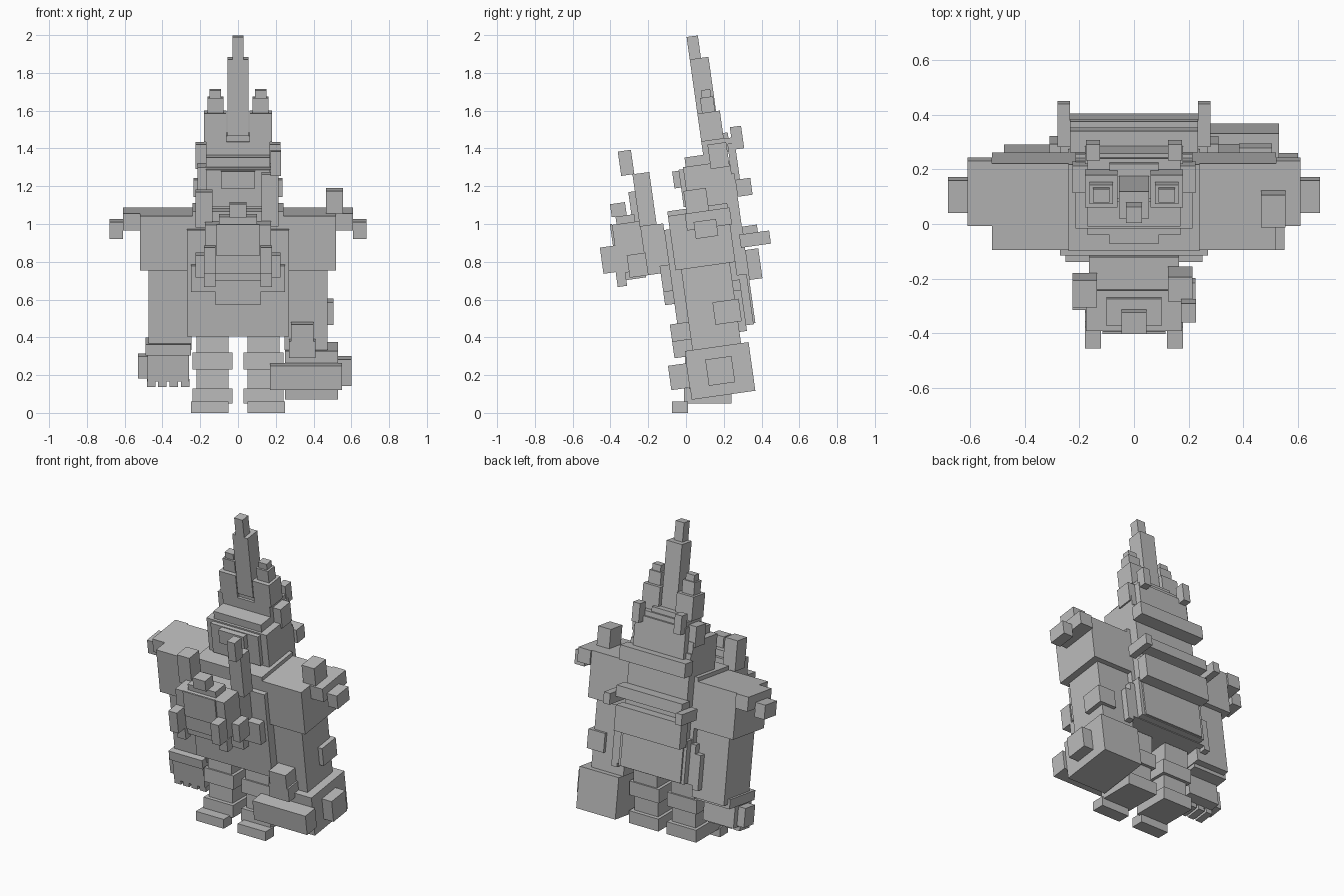
import bpy
from math import radians
from mathutils import Matrix, Vector

old_cube = bpy.data.objects.get("Cube")
if old_cube:
    bpy.data.objects.remove(old_cube)

stone = bpy.data.materials.new("stone_grey")
stone.use_nodes = True
stone.diffuse_color = (.5, .5, .5, 1)
stone.node_tree.nodes["Principled BSDF"].inputs["Base Color"].default_value = stone.diffuse_color

LEAN = radians(8)
DIRECTIONS = {
    "left": Vector((1, 0, 0)), "front": Vector((0, -1, 0)), "back": Vector((0, 1, 0)),
    "top": Vector((0, 0, 1)), "bottom": Vector((0, 0, -1)),
}


class Block:
    """Box in the forward-leaning frame; 'sides' says which mirror copies exist."""

    def __init__(self, name, centre, size, sides="centre", lean=LEAN):
        self.centre, self.size = Vector(centre), Vector(size)
        self.sides, self.lean = sides, lean
        if sides == "centre":
            self.build(name, 1)
        if sides in ("left", "both"):
            self.build("left_" + name, 1)
        if sides in ("right", "both"):
            self.build("right_" + name, -1)

    def build(self, name, mirror):
        x, y, z = self.centre
        place = Matrix.Rotation(self.lean, 3, "X") @ Vector((x * mirror, y, z))
        bpy.ops.mesh.primitive_cube_add(size=1, location=place, rotation=(self.lean, 0, 0))
        obj = bpy.context.object
        obj.name = name
        obj.scale = self.size
        obj.data.materials.append(stone)

    def attach(self, face, name, width=None, depth=None, height=None, x=0, y=0, z=0, sides=None):
        """Set a new block against a face of this one; missing sizes are inherited."""
        size = Vector((width or self.size.x, depth or self.size.y, height or self.size.z))
        step = DIRECTIONS[face] * ((self.size + size) / 2)
        centre = self.centre + step + Vector((x, y, z))
        return Block(name, centre, size, sides or self.sides, self.lean)


# torso and robe
torso = Block("torso", (0, .21, .74), (.48, .32, .66))
skirt = torso.attach("bottom", "robe_skirt", width=.54, depth=.34, height=.25, z=.25)
skirt.attach("left", "hip_strip", width=.04, depth=.1, height=.22, y=.12, z=-.04, sides="both")
robe = torso.attach("front", "robe_front", width=.54, depth=.1, height=.57, y=.07, z=-.05)
belt = robe.attach("front", "belt", width=.5, depth=.05, height=.14, z=.03)
belt.attach("bottom", "belt_flap", width=.24, height=.07)

# back panels and bars
torso.attach("back", "back_skirt", width=.47, depth=.05, height=.27, z=-.19)
slab = torso.attach("back", "back_slab", width=.43, depth=.06, height=.8, z=.08)
slab.attach("back", "upper_back_bar", width=.47, depth=.08, height=.09, z=.32)
slab.attach("back", "lower_back_bar", width=.47, depth=.07, height=.16, z=-.09)
bar = slab.attach("back", "middle_back_bar", width=.47, depth=.08, height=.07, z=.08)
bar.attach("left", "back_peg", width=.045, depth=.16, y=.02, z=-.04, sides="both")

# head
head = torso.attach("top", "head", width=.43, depth=.25, height=.22, y=.08)
face = head.attach("front", "face_block", width=.34, depth=.025, height=.2)
face.attach("front", "face_panel", width=.18, depth=.035, height=.09, z=.05)
head.attach("back", "hood_back", width=.36, depth=.04, height=.2, z=.1)
brow = head.attach("top", "brow", width=.34, depth=.22, height=.05)

# crown, pinnacles and spire
crown = brow.attach("top", "crown_base", depth=.16, height=.07, y=.07)
crown.attach("left", "crown_side", width=.055, depth=.1, height=.13, z=-.05, sides="both")
crown.attach("back", "crown_stud", width=.05, depth=.06, height=.12, x=.15, z=.03, sides="both")
pinnacle = crown.attach("top", "pinnacle_base", width=.12, depth=.12, height=.15,
                        x=.12, y=-.02, sides="both")
pinnacle = pinnacle.attach("top", "pinnacle", width=.085, depth=.07, height=.08)
pinnacle.attach("top", "pinnacle_cap", width=.06, depth=.05, height=.04)
crown_top = crown.attach("top", "crown_top", width=.18, depth=.13, height=.03)
spire = crown_top.attach("top", "spire", width=.11, depth=.1, height=.41, y=-.03)
spire.attach("top", "spire_tip", width=.06, depth=.06, height=.12, y=-.02)

# shoulders
shoulder = torso.attach("left", "shoulder", width=.28, height=.29, z=.16, sides="both")
ledge = shoulder.attach("left", "shoulder_ledge", width=.09, depth=.24, height=.09, y=.05, z=.1)
ledge.attach("left", "shoulder_spike", width=.07, depth=.12, y=-.02, z=-.05)
shoulder.attach("top", "shoulder_horn", width=.09, depth=.12, height=.12, x=.13, sides="left")

# arms
arm = shoulder.attach("bottom", "arm", width=.23, depth=.26, height=.43, x=-.02)
arm.attach("left", "elbow_plate", width=.12, depth=.14, height=.12,
           x=-.09, y=.08, z=-.04, sides="left")

# large left fist
fist = arm.attach("bottom", "fist", width=.28, depth=.34, height=.26, x=.03, sides="left")
fist.attach("left", "fist_plate", width=.07, depth=.14, height=.14)
fist.attach("front", "knuckle_bar", width=.38, depth=.1, height=.13, x=-.03)
wrist = arm.attach("front", "wrist_step", width=.14, depth=.1, height=.09,
                   x=-.02, z=-.2, sides="left")
wrist.attach("top", "wrist_block", width=.12)

# small right hand
cuff = arm.attach("bottom", "cuff", width=.24, height=.06, x=.01, y=-.04, z=.035, sides="right")
hand = cuff.attach("bottom", "hand", width=.22, depth=.17, height=.14, y=-.03)
hand.attach("left", "thumb", width=.05, depth=.1, height=.12)
for i in range(4):
    hand.attach("bottom", "finger", width=.045, depth=.1, height=.03, x=(i - 1.5) * .06, y=-.03)

# upright legs
ankle = Block("ankle", (.135, .115, .09), (.21, .25, .08), "both", 0)
ankle.attach("front", "foot", width=.2, depth=.085, height=.06, x=.015, y=.02, z=-.06)
shin = ankle.attach("top", "shin", width=.17, depth=.2, height=.1)
knee = shin.attach("top", "knee", width=.21, depth=.24, height=.09)
knee.attach("top", "thigh", width=.17, depth=.22, height=.12)

# lantern hung on the chest
mount = robe.attach("front", "lantern_mount", width=.33, depth=.12, height=.26, z=.19)
lantern = mount.attach("front", "lantern", width=.35, depth=.15, z=.03)
lantern.attach("front", "lantern_window", width=.23, depth=.01, height=.17, z=.05)
lid = lantern.attach("top", "lantern_top", width=.2, depth=.1, height=.04)
lid.attach("top", "lantern_finial", width=.09, depth=.08, height=.07, y=-.03)
lantern.attach("bottom", "lantern_base", width=.24, depth=.13, height=.04)
corner = lantern.attach("front", "lantern_corner", width=.06, depth=.08, height=.14,
                        x=.15, z=-.05, sides="both")
corner.attach("bottom", "lantern_foot", depth=.05, height=.08, y=.05)
lantern.attach("left", "lantern_side", width=.05, depth=.1, height=.12, y=.03, z=-.1, sides="both")

# staff and short post beside the lantern
staff = mount.attach("top", "staff", width=.09, depth=.09, height=.28, x=.17, y=-.02, sides="left")
staff.attach("top", "staff_tip", width=.055, depth=.07, height=.13, x=.03, y=-.07)
mount.attach("top", "post", width=.09, depth=.1, height=.19, x=.18, y=-.05, sides="right")
